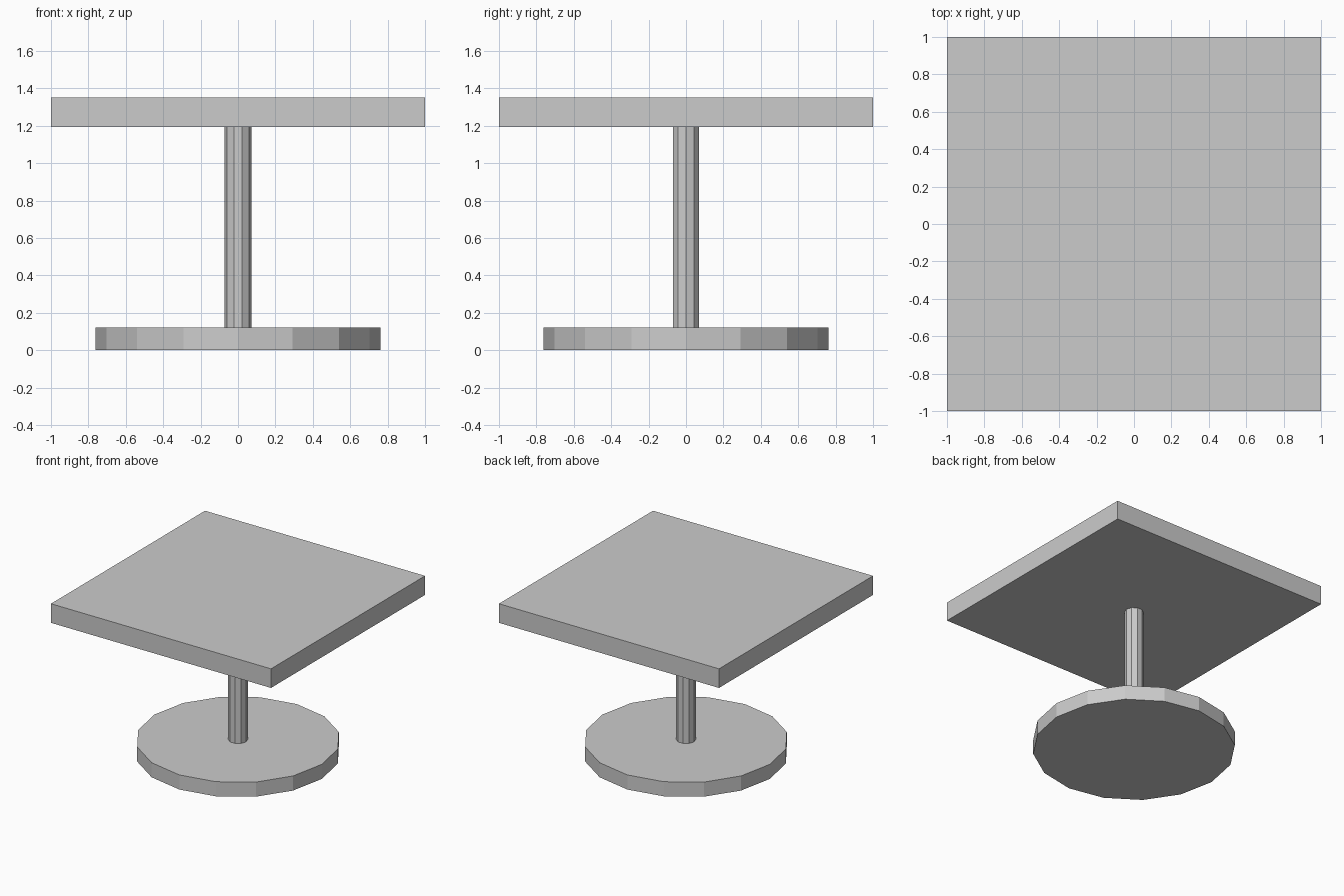
import bpy

if "Cube" in bpy.data.objects:
    bpy.data.objects.remove(bpy.data.objects["Cube"])


def disc(name, sides, radius, z0, z1):
    """Upright flat-sided cylinder between two heights."""
    bpy.ops.mesh.primitive_cylinder_add(
        vertices=sides, radius=radius, depth=z1 - z0,
        location=(0, 0, (z0 + z1) / 2))
    bpy.context.object.name = name


BASE_TOP, TOP_BOTTOM, TOP_TOP = 0.12, 1.193, 1.35

# Round foot
disc("base", 16, 0.762, 0, BASE_TOP)

# Central column; ten sides with a corner on the x axis
disc("column", 10, 0.073, BASE_TOP, TOP_BOTTOM)
bpy.context.object.rotation_euler.z = 1.5707963

# Square table top
bpy.ops.mesh.primitive_cube_add(size=1, location=(0, 0, (TOP_BOTTOM + TOP_TOP) / 2))
table_top = bpy.context.object
table_top.name = "table_top"
table_top.scale = (2, 2, TOP_TOP - TOP_BOTTOM)
